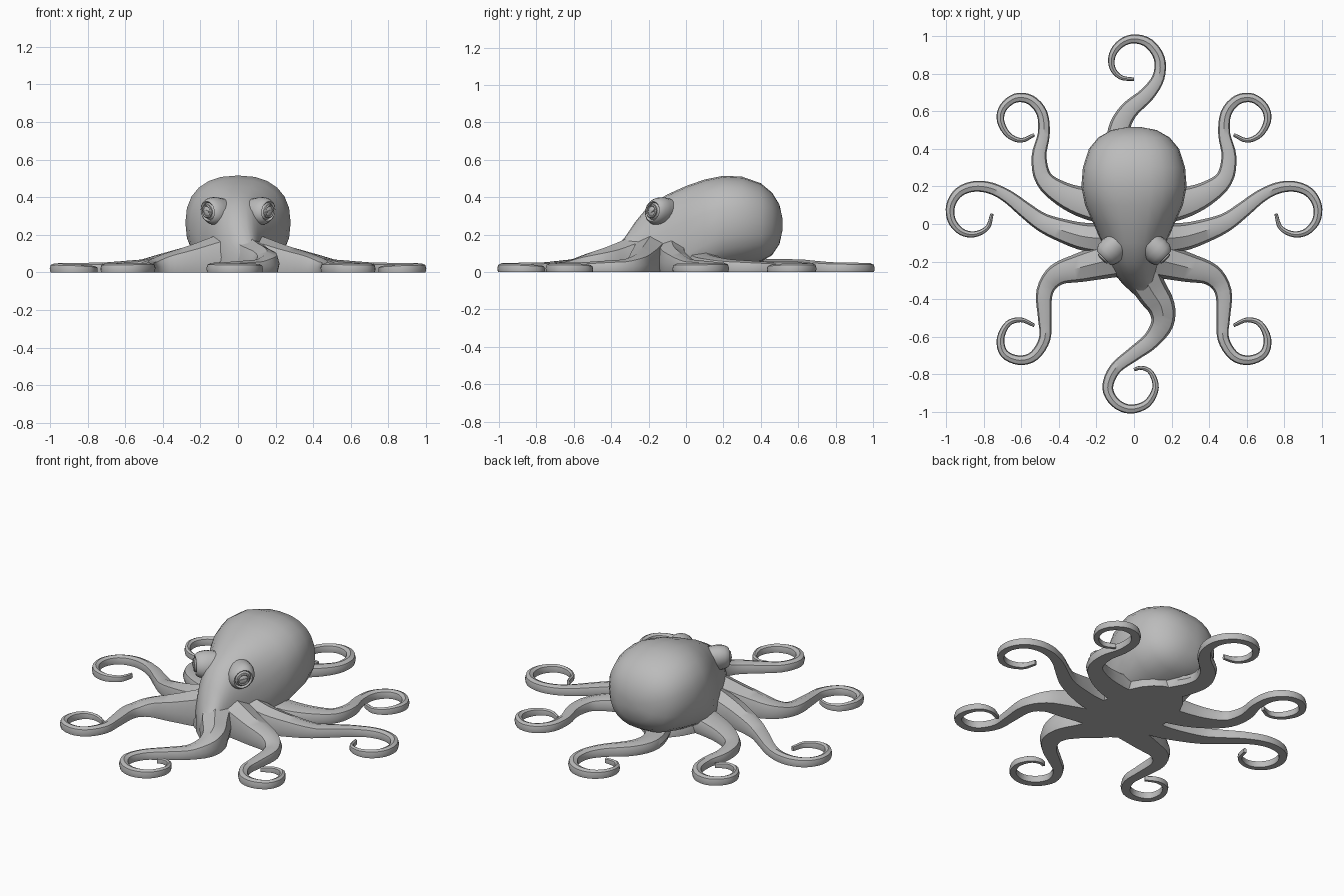
import bpy, bmesh, math
from mathutils import Vector

if "Cube" in bpy.data.objects:
    bpy.data.objects.remove(bpy.data.objects["Cube"], do_unlink=True)

skin = bpy.data.materials.new("grey_skin")
skin.use_nodes = True
GREY = (0.5, 0.5, 0.5, 1)
skin.diffuse_color = GREY
skin.node_tree.nodes["Principled BSDF"].inputs["Base Color"].default_value = GREY


def loft(name, rings, angle=40):
    """Skin a list of closed rings and cap both ends."""
    bm = bmesh.new()
    loops = [[bm.verts.new(p) for p in ring] for ring in rings]
    n = len(loops[0])
    for a, b in zip(loops, loops[1:]):
        for i in range(n):
            j = (i + 1) % n
            bm.faces.new((a[i], a[j], b[j], b[i]))
    bm.faces.new(loops[0])
    bm.faces.new(loops[-1])
    bmesh.ops.remove_doubles(bm, verts=bm.verts, dist=1e-5)
    bmesh.ops.recalc_face_normals(bm, faces=bm.faces)
    mesh = bpy.data.meshes.new(name)
    bm.to_mesh(mesh)
    bm.free()
    obj = bpy.data.objects.new(name, mesh)
    bpy.context.collection.objects.link(obj)
    mesh.materials.append(skin)
    bpy.ops.object.select_all(action='DESELECT')
    obj.select_set(True)
    bpy.context.view_layer.objects.active = obj
    bpy.ops.object.shade_smooth_by_angle(angle=math.radians(angle))
    return obj


def spline(points, steps=4):
    """Smooth curve through the points."""
    p = [Vector(q) for q in points]
    p = [2 * p[0] - p[1]] + p + [2 * p[-1] - p[-2]]
    out = []
    for a, b, c, d in zip(p, p[1:], p[2:], p[3:]):
        for k in range(steps):
            t = k / steps
            out.append(0.5 * (2 * b + (c - a) * t + (2 * a - 5 * b + 4 * c - d) * t * t
                              + (3 * b - a - 3 * c + d) * t ** 3))
    return out + [p[-2]]


def ramp(keys, t):
    """Linear lookup in (position, value) pairs."""
    for (a, u), (b, v) in zip(keys, keys[1:]):
        if t <= b:
            return u + (v - u) * (t - a) / (b - a)
    return keys[-1][1]


# Arms: flat-bottomed section swept along a curling ground path
SECTION = [(-.85, 0), (-1, .4), (-.8, .82), (0, 1), (.8, .82), (1, .4), (.85, 0)]


def arm(name, path, root_w, root_h, side=1):
    pts = spline([(x * side, y) for x, y in path])
    dist = [0]
    for a, b in zip(pts, pts[1:]):
        dist.append(dist[-1] + (b - a).length)
    widths = [(0, root_w), (.15, root_w * .8), (.32, .047), (.5, .032), (.8, .021), (1, .009)]
    heights = [(0, root_h), (.13, root_h * .7), (.32, .068), (.5, .052), (.85, .045), (1, .03)]
    rings = []
    for i, p in enumerate(pts):
        t = (pts[min(i + 1, len(pts) - 1)] - pts[max(i - 1, 0)]).normalized()
        w, h = (ramp(k, dist[i] / dist[-1]) for k in (widths, heights))
        rings.append([(p.x - t.y * w * u, p.y + t.x * w * u, h * v) for u, v in SECTION])
    loft(name, rings)


front_side = [(.08, -.18), (.28, -.23), (.41, -.27), (.475, -.36), (.475, -.5), (.475, -.61),
              (.53, -.70), (.61, -.725), (.69, -.69), (.71, -.61), (.67, -.53), (.60, -.51), (.53, -.54)]
middle = [(.08, -.08), (.25, -.07), (.38, -.035), (.49, .01), (.58, .075), (.67, .145), (.76, .19),
          (.85, .2), (.93, .17), (.975, .1), (.97, .02), (.92, -.04), (.85, -.055), (.78, -.02), (.755, .055)]
back_side = [(.08, .08), (.25, .11), (.38, .16), (.48, .24), (.505, .36), (.48, .48), (.49, .59),
             (.55, .66), (.63, .67), (.695, .62), (.71, .55), (.67, .475), (.6, .445), (.53, .475)]
for side, label in ((1, "left"), (-1, "right")):
    arm(label + "_front_arm", front_side, .10, .21, side)
    arm(label + "_middle_arm", middle, .09, .2, side)
    arm(label + "_back_arm", back_side, .10, .14, side)
arm("front_arm", [(.02, -.22), (.09, -.35), (.145, -.44), (.15, -.53), (.09, -.62), (0, -.69), (-.1, -.77),
                  (-.14, -.87), (-.1, -.95), (-.02, -.985), (.07, -.955), (.115, -.87),
                  (.09, -.79), (.04, -.765), (0, -.775)], .10, .22)
arm("rear_arm", [(0, .25), (-.07, .4), (-.08, .5), (-.03, .6), (.07, .69), (.13, .78), (.135, .88),
                 (.08, .96), (0, .985), (-.07, .96), (-.115, .9), (-.115, .83), (-.07, .78), (0, .77)],
    .08, .1)

# Head and mantle: rounded sections (y, centre x, half width, bottom, top)
BODY = [(-.42, .09, .03, -.05, .10), (-.37, .06, .065, -.1, .135), (-.32, .03, .09, -.15, .195),
        (-.27, .01, .11, -.2, .27), (-.2, 0, .135, -.2, .355), (-.1, 0, .17, -.15, .415),
        (0, 0, .215, -.1, .46), (.1, 0, .26, -.04, .495), (.2, 0, .28, .01, .515),
        (.3, 0, .272, .03, .51), (.4, 0, .24, .055, .475), (.46, 0, .19, .09, .425),
        (.5, 0, .12, .15, .36), (.515, 0, .04, .22, .29)]
SIDES = 24


def power(v, e):
    return math.copysign(abs(v) ** e, v)


rings = []
for y, cx, w, low, high in BODY:
    ring = []
    for i in range(SIDES):
        a = math.tau * i / SIDES
        z = (low + high) / 2 + (high - low) / 2 * power(math.sin(a), .85)
        ring.append((cx + w * power(math.cos(a), .85), y, max(z, .001 * (1 + math.sin(a)))))
    rings.append(ring)
loft("head_and_mantle", rings, 60)

# Web of skin that joins the arm roots
rings = []
for z, s in ((0, 1), (.05, 1), (.12, .86), (.19, .6)):
    rings.append([(.21 * s * math.cos(math.tau * i / SIDES),
                   .01 + .33 * s * math.sin(math.tau * i / SIDES), z) for i in range(SIDES)])
loft("arm_web", rings, 60)

# Eyes: turned lids, eyeball, iris rim and slit pupil
LID = [(-.07, .068), (-.02, .075), (.015, .071), (.038, .06), (.044, .052), (.036, .045), (.01, .04)]
BALL = [(.056 * math.sin(a), .056 * math.cos(a)) for a in (-.6, -.2, .2, .5, .8, 1.1, 1.35, 1.55)]
RIM = [(.035, .036), (.051, .036), (.055, .031), (.051, .026), (.035, .026)]
PUPIL = [(.03, 1), (.059, 1)]


def turned(name, side, profile, tall=1, long=1, count=20):
    out = Vector((.72 * side, -.69, 0))
    across = Vector((.69 * side, .72, .15)).normalized()
    centre = Vector((.13 * side, -.15, .325))
    rings = []
    for a, r in profile:
        ring = []
        for i in range(count):
            t = math.tau * i / count
            ring.append(centre + out * a + across * r * long * math.cos(t)
                        + Vector((0, 0, r * tall * math.sin(t))))
        rings.append(ring)
    loft(name, rings)


for side, label in ((1, "left"), (-1, "right")):
    turned(label + "_eyelid", side, LID)
    turned(label + "_eyeball", side, BALL)
    turned(label + "_iris_rim", side, RIM)
    turned(label + "_pupil", side, PUPIL, .006, .024, 12)
